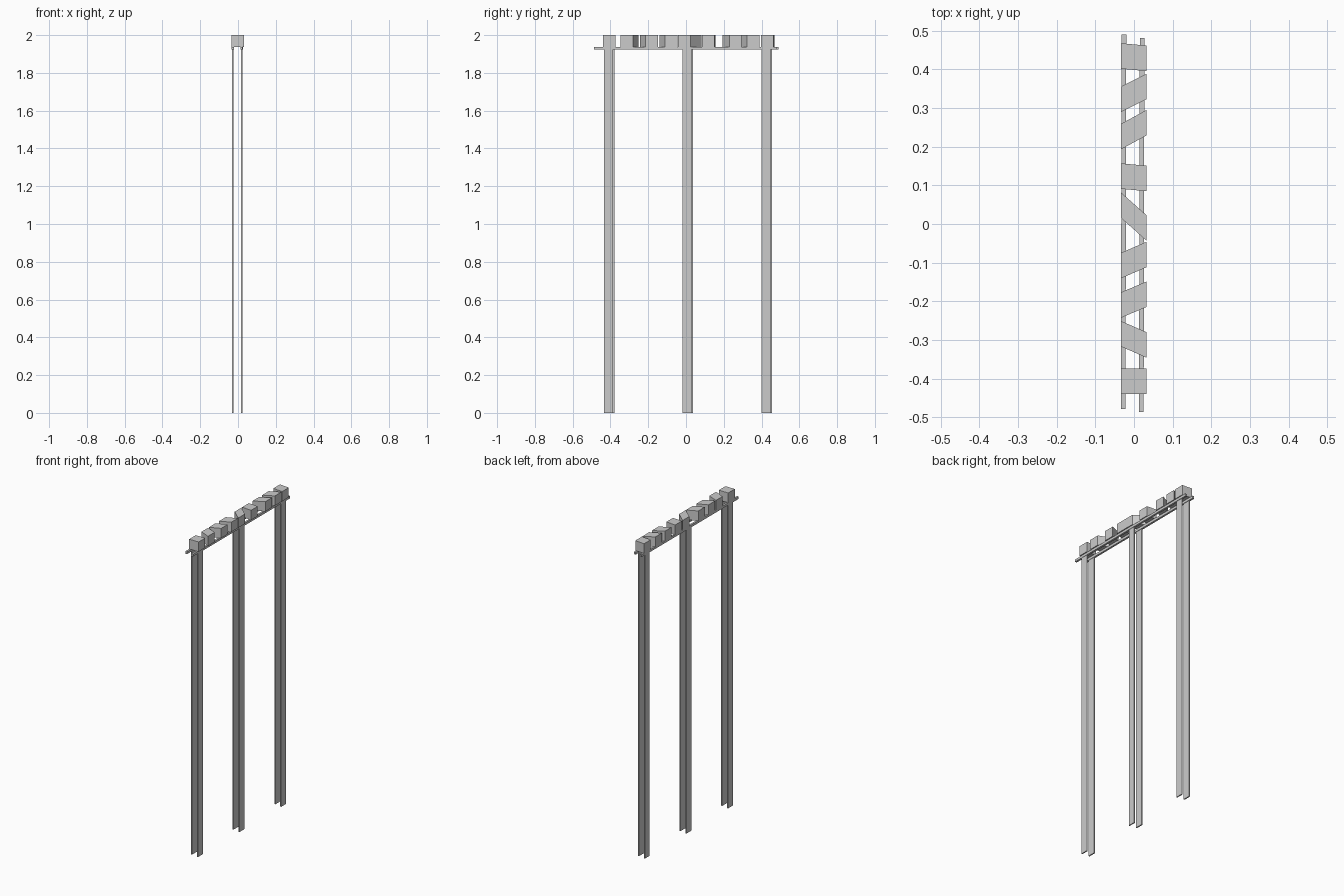
import bpy

if "Cube" in bpy.data.objects:
    bpy.data.objects.remove(bpy.data.objects["Cube"])


def prism(name, outline, z0, z1):
    """Extrude a counter-clockwise xy outline from z0 to z1."""
    n = len(outline)
    verts = [(x, y, z) for z in (z0, z1) for x, y in outline]
    faces = [tuple(reversed(range(n))), tuple(range(n, 2 * n))]
    faces += [(i, (i + 1) % n, (i + 1) % n + n, i + n) for i in range(n)]
    mesh = bpy.data.meshes.new(name)
    mesh.from_pydata(verts, [], faces)
    obj = bpy.data.objects.new(name, mesh)
    bpy.context.collection.objects.link(obj)
    return obj


def box(name, x, y0, y1, width, z0, z1, skew=0.0):
    h = width / 2
    return prism(name, [(x - h - skew, y0), (x + h - skew, y0),
                        (x + h + skew, y1), (x - h + skew, y1)], z0, z1)


RAIL_Z0, RAIL_Z1, TOP = 1.923, 1.938, 2.0

# Skewed top blocks: (lower y on left edge, lower y on right edge)
blocks = [(-0.440, -0.440), (-0.317, -0.346), (-0.243, -0.215),
          (-0.141, -0.112), (0.016, -0.043), (0.091, 0.085),
          (0.193, 0.229), (0.290, 0.323), (0.402, 0.396)]
for i, (left, right) in enumerate(blocks):
    depth = 0.066
    prism(f"top_block_{i + 1}", [(-0.034, left), (0.032, right),
                                 (0.032, right + depth), (-0.034, left + depth)],
          RAIL_Z1, TOP)

# Two long rails, each carried by three flat posts
for side, x, shift in (("left", -0.027, 0.008), ("right", 0.020, 0.0)):
    box(f"{side}_rail", x, -0.487 + shift, 0.482 + shift, 0.012,
        RAIL_Z0, RAIL_Z1, skew=0.001)
    for j, y in enumerate((-0.410, 0.006, 0.423)):
        box(f"{side}_post_{j + 1}", x, y - 0.024 + shift, y + 0.024 + shift,
            0.007, 0.0, RAIL_Z0)
